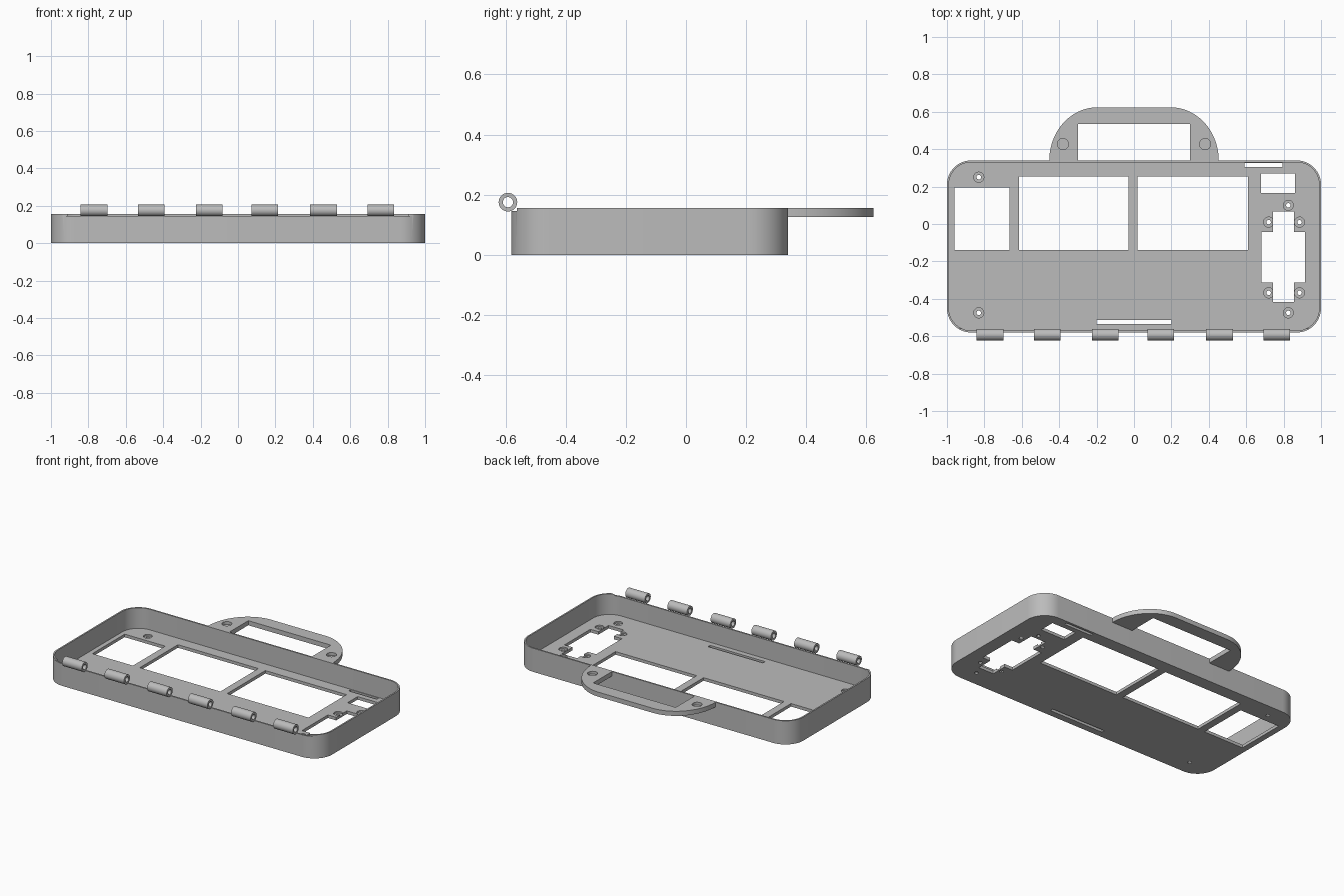
import bpy
import bmesh
import math

cube = bpy.data.objects.get("Cube")
if cube:
    bpy.data.objects.remove(cube, do_unlink=True)

grey = bpy.data.materials.new("matte_grey")
grey.use_nodes = True
GREY = (0.5, 0.5, 0.5, 1)
grey.diffuse_color = GREY
grey.node_tree.nodes["Principled BSDF"].inputs["Base Color"].default_value = GREY


def prism(name, outline, z0, z1):
    """Extrude a counter-clockwise xy outline from z0 to z1."""
    bm = bmesh.new()
    low = [bm.verts.new((x, y, z0)) for x, y in outline]
    high = [bm.verts.new((x, y, z1)) for x, y in outline]
    bm.faces.new(low[::-1])
    bm.faces.new(high)
    n = len(low)
    for i in range(n):
        j = (i + 1) % n
        bm.faces.new((low[i], low[j], high[j], high[i]))
    mesh = bpy.data.meshes.new(name)
    bm.to_mesh(mesh)
    bm.free()
    mesh.materials.append(grey)
    obj = bpy.data.objects.new(name, mesh)
    bpy.context.collection.objects.link(obj)
    return obj


def arc(cx, cy, rx, ry, start, end, steps):
    angles = [math.radians(start + (end - start) * i / steps) for i in range(steps + 1)]
    return [(cx + rx * math.cos(a), cy + ry * math.sin(a)) for a in angles]


def rounded(x0, x1, y0, y1, r):
    corners = ((x1, y1), (x0, y1), (x0, y0), (x1, y0))
    points = []
    for i, (x, y) in enumerate(corners):
        cx = x - r if x == x1 else x + r
        cy = y - r if y == y1 else y + r
        points += arc(cx, cy, r, r, 90 * i, 90 * i + 90, 14)
    return points


def rect(x0, x1, y0, y1):
    return [(x0, y0), (x1, y0), (x1, y1), (x0, y1)]


def circle(x, y, r, steps=28):
    return arc(x, y, r, r, 0, 360, steps)[:-1]


def activate(obj):
    bpy.ops.object.select_all(action='DESELECT')
    obj.select_set(True)
    bpy.context.view_layer.objects.active = obj


def cut(target, outline, z0, z1):
    cutter = prism("cutter", outline, z0, z1)
    cutter.hide_render = True
    activate(target)
    mod = target.modifiers.new("cut", 'BOOLEAN')
    mod.operation = 'DIFFERENCE'
    mod.solver = 'EXACT'
    mod.object = cutter
    bpy.ops.object.modifier_apply(modifier=mod.name)
    bpy.data.objects.remove(cutter, do_unlink=True)


def smooth(obj):
    activate(obj)
    bpy.ops.object.shade_smooth_by_angle(angle=math.radians(30))


# Open tray with rounded corners and a thin wall
FRONT, BACK, TOP, FLOOR, WALL = -0.58, 0.34, 0.155, 0.02, 0.01
tray = prism("tray", rounded(-1, 1, FRONT, BACK, 0.13), 0, TOP)
cut(tray, rounded(-1 + WALL, 1 - WALL, FRONT + WALL, BACK - WALL, 0.12), FLOOR, 0.3)

# Lowered front rim under the hinge
cut(tray, rect(-1.1, 1.1, -0.7, -0.562), 0.145, 0.3)

# Windows and slots through the floor
windows = [
    (-0.96, -0.665, -0.14, 0.195),
    (-0.615, -0.03, -0.14, 0.255),
    (0.02, 0.61, -0.14, 0.255),
    (0.68, 0.86, 0.165, 0.27),
    (0.59, 0.795, 0.305, 0.325),
    (-0.2, 0.2, -0.535, -0.513),
    (0.683, 0.913, -0.312, -0.043),
    (0.743, 0.855, -0.418, 0.068),
]
for window in windows:
    cut(tray, rect(*window), -0.1, 0.1)

# Counterbored screw holes
screws = [(-0.83, 0.25), (-0.83, -0.475), (0.825, 0.1), (0.825, -0.475)]
screws += [(x, y) for x in (0.72, 0.885) for y in (0.01, -0.368)]
for x, y in screws:
    cut(tray, circle(x, y, 0.027), 0.01, 0.1)
    cut(tray, circle(x, y, 0.012), -0.1, 0.1)
smooth(tray)

# Carrying handle with a grip opening and two blind holes
right_curve = arc(0.195, 0.34, 0.258, 0.284, 0, 90, 20)
left_curve = [(-x, y) for x, y in right_curve[::-1]]
base = 0.333
outline = [(0.3, base), (0.453, base)] + right_curve + left_curve
outline += [(-0.453, base), (-0.3, base), (-0.3, 0.535), (0.3, 0.535)]
handle = prism("handle", outline, 0.125, TOP)
for x in (-0.38, 0.38):
    cut(handle, circle(x, 0.427, 0.03), 0.137, 0.3)
smooth(handle)

# Hinge knuckles along the front rim
for i, x in enumerate((-0.77, -0.463, -0.153, 0.143, 0.457, 0.763)):
    knuckle = prism(f"hinge_knuckle_{i + 1}", circle(0, 0, 0.031), -0.071, 0.071)
    cut(knuckle, circle(0, 0, 0.017), -0.2, 0.2)
    knuckle.rotation_euler = (0, math.pi / 2, 0)
    knuckle.location = (x, -0.592, 0.175)
    smooth(knuckle)
